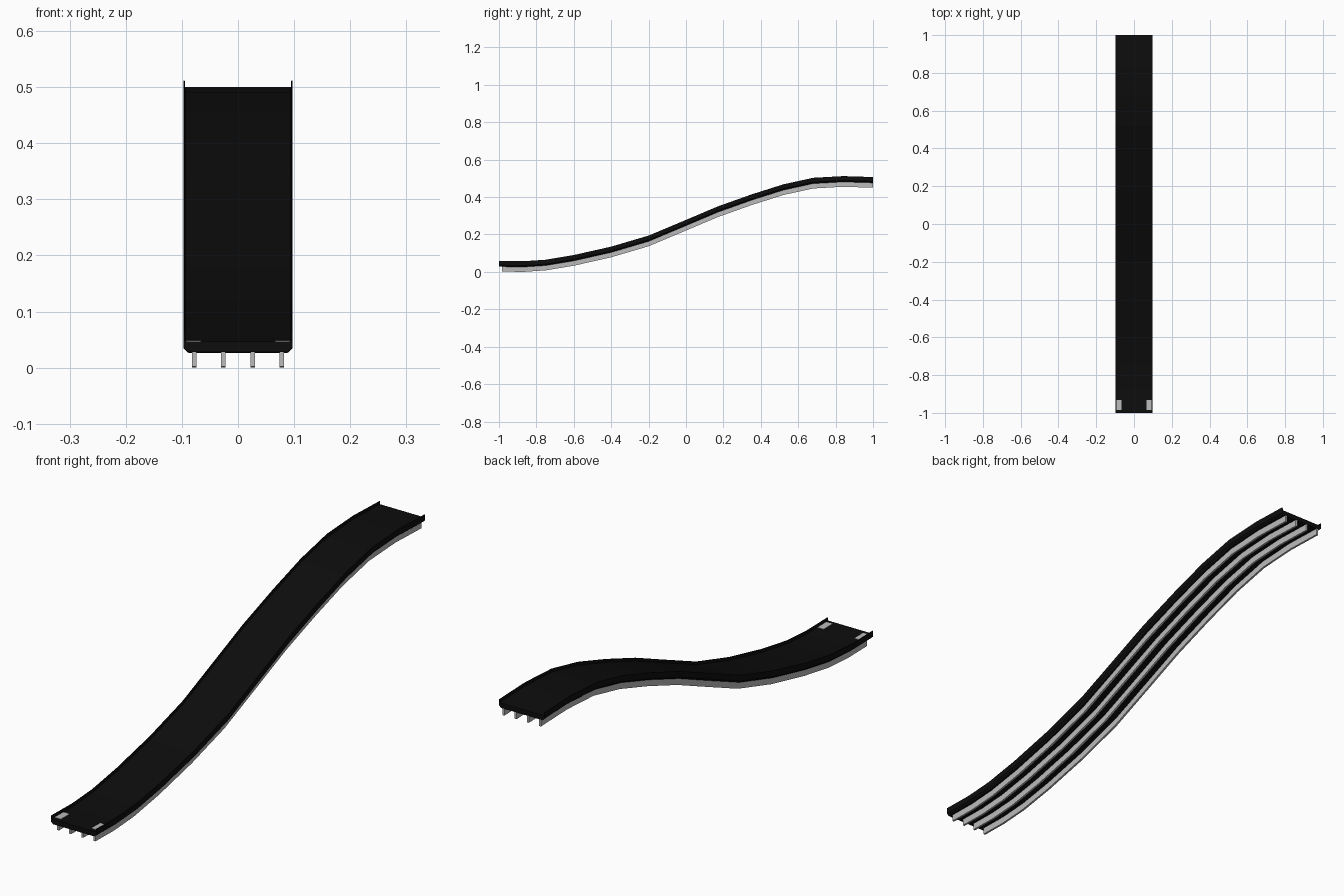
import bpy
import bmesh

if "Cube" in bpy.data.objects:
    bpy.data.objects.remove(bpy.data.objects["Cube"])


def make_material(name, value):
    mat = bpy.data.materials.new(name)
    mat.use_nodes = True
    color = (value, value, value, 1)
    mat.diffuse_color = color
    mat.node_tree.nodes["Principled BSDF"].inputs["Base Color"].default_value = color
    return mat


black = make_material("black plastic", 0.004)
grey = make_material("light grey metal", 0.5)

# Underside line of the ramp as (y, z), a gentle S curve
PATH = [(-1, 0.002), (-0.87, 0), (-0.75, 0.008), (-0.6, 0.033), (-0.4, 0.078),
        (-0.2, 0.137), (0, 0.221), (0.17, 0.293), (0.35, 0.357),
        (0.52, 0.411), (0.68, 0.446), (0.84, 0.455), (1, 0.45)]


def sub_path(start, end):
    """The stretch of the ramp line between two y positions."""
    def height(y):
        for (y0, z0), (y1, z1) in zip(PATH, PATH[1:]):
            if y0 <= y <= y1:
                return z0 + (z1 - z0) * (y - y0) / (y1 - y0)
    inner = [p for p in PATH if start < p[0] < end]
    return [(start, height(start))] + inner + [(end, height(end))]


def sweep(name, section, path, mat):
    """Carry a closed (x, z) section along the ramp line and cap its ends."""
    bm = bmesh.new()
    rings = [[bm.verts.new((x, y, base + z)) for x, z in section] for y, base in path]
    n = len(section)
    for a, b in zip(rings, rings[1:]):
        for i in range(n):
            j = (i + 1) % n
            bm.faces.new((a[i], a[j], b[j], b[i]))
    bm.faces.new(rings[0])
    bm.faces.new(rings[-1])
    bmesh.ops.recalc_face_normals(bm, faces=bm.faces)
    mesh = bpy.data.meshes.new(name)
    bm.to_mesh(mesh)
    bm.free()
    mesh.materials.append(mat)
    obj = bpy.data.objects.new(name, mesh)
    bpy.context.collection.objects.link(obj)
    return obj


def box_section(x, width, low, high):
    return [(x - width / 2, low), (x + width / 2, low),
            (x + width / 2, high), (x - width / 2, high)]


# Road deck with chamfered lower corners and thin raised curbs
half = [(0.088, 0.026), (0.097, 0.034), (0.097, 0.057), (0.095, 0.057), (0.094, 0.045)]
section = half + [(-x, z) for x, z in reversed(half)]
sweep("deck", section, PATH, black)

# Four support rails under the deck
for i in range(4):
    sweep(f"rail_{i + 1}", box_section(-0.078 + i * 0.052, 0.008, 0, 0.0265),
          sub_path(-0.985, 1), grey)

# Contact plates on the lower end of the deck
for side, x in (("left", 0.079), ("right", -0.079)):
    sweep(f"contact_plate_{side}", box_section(x, 0.027, 0.043, 0.0465),
          sub_path(-0.985, -0.932), grey)
